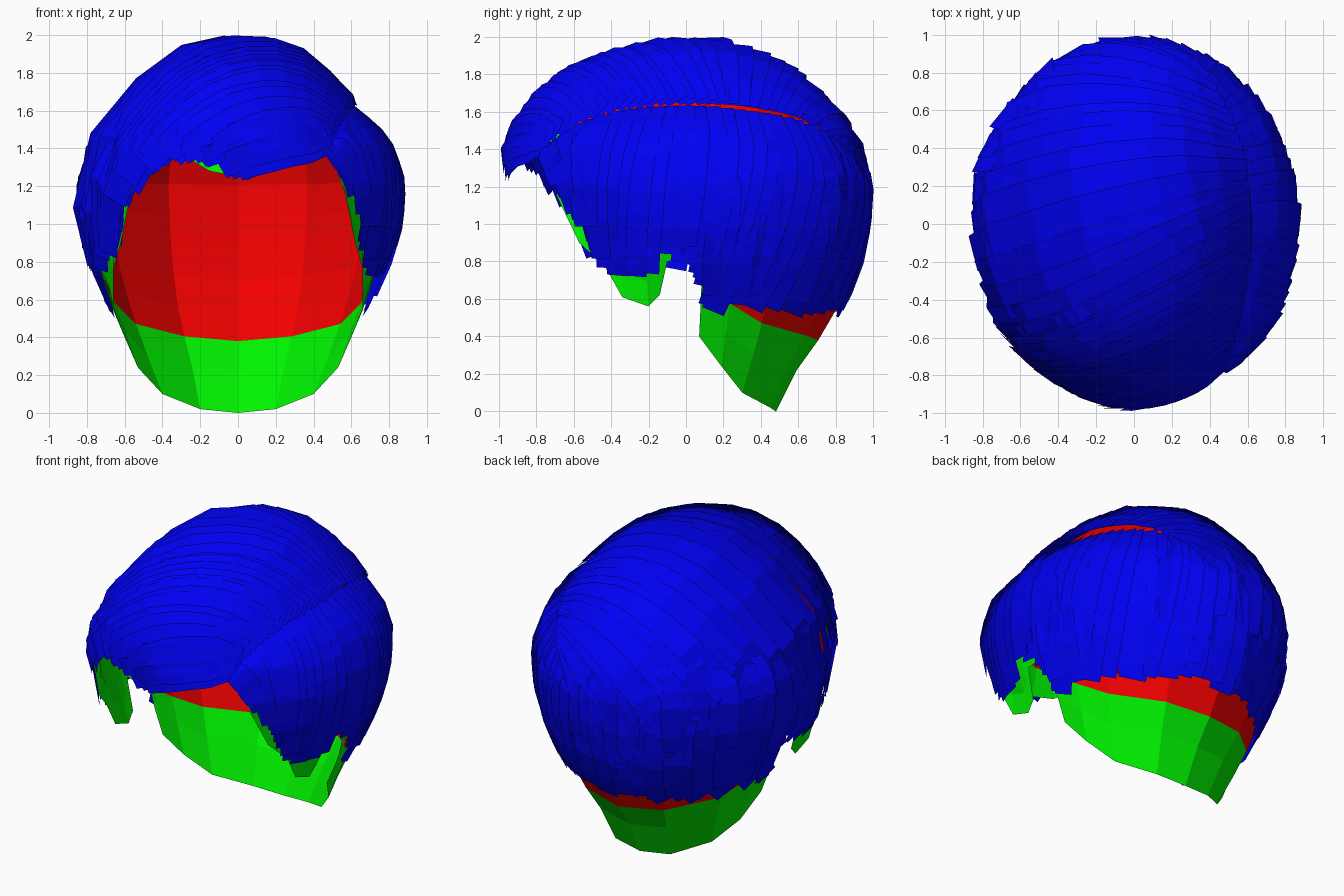
import bpy, math, random
from mathutils import Vector
from mathutils.bvhtree import BVHTree

if "Cube" in bpy.data.objects:
    bpy.data.objects.remove(bpy.data.objects["Cube"])
random.seed(4)
C = Vector((0, 0, 1.1))
UP = Vector((0, 0, 1))


def material(name, rgb):
    m = bpy.data.materials.new(name)
    m.diffuse_color = (*rgb, 1)
    m.use_nodes = True
    m.node_tree.nodes["Principled BSDF"].inputs["Base Color"].default_value = m.diffuse_color
    return m


BLUE = material("hair_blue", (0, 0, 0.9))
RED = material("scalp_red", (0.9, 0, 0))
GREEN = material("edge_green", (0, 0.9, 0))

# Guide volume: height, half width, front depth, back depth
ROWS = [(2.0, .01, .01, .01), (1.985, .18, .2, .25), (1.93, .34, .4, .43), (1.83, .47, .65, .6),
        (1.7, .6, .81, .74), (1.55, .725, .92, .87), (1.4, .82, .99, .95), (1.22, .875, .985, .99),
        (1.0, .86, .93, .975), (.8, .8, .87, .935), (.6, .71, .8, .86), (.4, .62, .7, .735),
        (.2, .55, .6, .59), (0, .42, .48, .48), (-.3, .2, .2, .25)]
N = 64
gv, gf = [], []
for z, a, bf, bb in ROWS:
    for i in range(N):
        t = 2 * math.pi * i / N
        s = math.sin(t)
        gv.append(Vector((a * math.cos(t), s * (bb if s > 0 else bf), z)))
for r in range(len(ROWS) - 1):
    for i in range(N):
        j = (i + 1) % N
        gf.append((r * N + i, r * N + j, r * N + N + j, r * N + N + i))
gf.append(tuple(range(N)))
GUIDE = BVHTree.FromPolygons(gv, gf)


def on_head(d, off=0.0):
    d = d.normalized()
    hit = GUIDE.ray_cast(C, d)[0]
    return (hit if hit else C + d) + d * off


def make(name, verts, faces, mats, idx=None):
    me = bpy.data.meshes.new(name)
    me.from_pydata(verts, [], faces)
    for m in mats:
        me.materials.append(m)
    if idx:
        me.polygons.foreach_set("material_index", idx)
    ob = bpy.data.objects.new(name, me)
    bpy.context.collection.objects.link(ob)
    return ob


def along(pts, t):
    pts = [Vector(p) for p in pts]
    lens = [(b - a).length for a, b in zip(pts, pts[1:])]
    s = max(0, min(1, t)) * sum(lens)
    for a, b, l in zip(pts, pts[1:], lens):
        if s <= l:
            return a.lerp(b, s / l)
        s -= l
    return pts[-1]


# Scalp cap: hairline from nape, round the ear, sideburn, temple to forehead
EDGE = [(0, .48, 0), (.2, .45, .02), (.4, .3, .1), (.53, .19, .24), (.6, .07, .4), (.66, .1, .56),
        (.74, .06, .82), (.74, -.1, .8), (.67, -.14, .62), (.66, -.2, .56), (.66, -.34, .61),
        (.66, -.43, .77), (.62, -.57, .9), (.57, -.69, 1.15), (.48, -.68, 1.41),
        (.3, -.86, 1.37), (.15, -.93, 1.28)]
ring = [Vector(p) for p in EDGE] + [Vector((0, -.95, 1.25))]
ring += [Vector((-x, y, z)) for x, y, z in reversed(EDGE[1:])]
K, M = 15, len(ring)
sv, sf, si = [on_head(UP, -.06)], [], []
for k in range(1, K + 1):
    for p in ring:
        d = UP.slerp((p - C).normalized(), k / K)
        q = on_head(d)
        sv.append(p if k == K else on_head(d, -.012 - .05 * max(0, min(1, (q.z - .45) / .5))))
for i in range(M):
    j = (i + 1) % M
    sf.append((0, 1 + i, 1 + j))
    si.append(0)
    for k in range(K - 1):
        a = 1 + k * M
        sf.append((a + i, a + M + i, a + M + j, a + j))
        side_i = min(i, M - 1 - i)
        si.append(1 if k >= K - 1 - (4 if 5 < side_i < 14 else 2) else 0)
make("scalp", sv, sf, [RED, GREEN], si)


class Locks:
    """Collects flat hair strips that follow the guide volume."""

    def __init__(self):
        self.v, self.f = [], []

    def add(self, a, b, lift, width, root, top, tilt, n=9, length=1.0):
        a, b = (Vector(a) - C).normalized(), (Vector(b) - C).normalized()
        mid = (a + b + UP * lift).normalized() * (1 + (a - b).length * .2)
        ts = [length * i / n for i in range(n + 1)]
        path = [a * (1 - t) ** 2 + mid * 2 * t * (1 - t) + b * t * t for t in ts]
        base = len(self.v)
        for i, d in enumerate(path):
            t = i / n
            tan = path[min(i + 1, n)] - path[max(i - 1, 0)]
            side = tan.cross(d).normalized() * d.length
            w = width * (.6 + .4 * min(1, t * 4)) * (1 - .2 * max(0, t - .7) / .3) / 2
            off = root + (top - root) * min(1, t * 4)
            for s in (-1, 1):
                o = off + tilt * s
                if on_head(d).z < .85:
                    o = max(o, .004)
                self.v.append(on_head(d + side * w * s, o))
        for i in range(n):
            k = base + 2 * i
            self.f.append((k, k + 1, k + 3, k + 2))

    def build(self, name):
        return make(name, self.v, self.f, [BLUE])


PART = [(.46, -.72, 1.42), (.5, -.6, 1.52), (.54, -.35, 1.59), (.58, 0, 1.62), (.57, .3, 1.61),
        (.46, .6, 1.56), (.27, .83, 1.42), (.08, .97, 1.25)]
SIDE_ENDS = [(.58, -.68, 1.3), (.66, -.56, 1.05), (.7, -.4, .74), (.76, -.15, .77), (.8, .05, .84),
             (.74, .16, .53), (.6, .5, .51), (.3, .78, .54), (0, .85, .57)]
SWEEP_ENDS = [(-.02, -.97, 1.29), (-.2, -.95, 1.38), (-.4, -.88, 1.4), (-.56, -.75, 1.26)] + \
             [(-x, y, z) for x, y, z in SIDE_ENDS[1:]]

# Large sweep from the parting over the crown to the left
sweep = Locks()
for layer in range(2):
    n = 42
    for i in range(n):
        t = i / (n - 1)
        j = t + random.uniform(-.01, .01)
        lift = .1 + .9 * min(1, t * 3) if t < .7 else (1 - t) / .3
        sweep.add(along(PART, t), along(SWEEP_ENDS, j), lift, random.uniform(.19, .27),
                  -.012, -.025 + .02 * layer + random.uniform(-.008, .006), .01,
                  length=random.uniform(.94, 1.02))
# Fringe edge along the forehead
for k in range(4):
    sweep.add(along(PART, .02 * k), (-.06 - .12 * k, -.96, 1.32 + .03 * k), .02 + .04 * k, .13,
              -.02, -.005, .006)
sweep.build("swept_hair")

# Smaller side mass from the parting down to the right
side = Locks()
for layer in range(2):
    n = 30
    for i in range(n):
        t = i / (n - 1)
        a = along(PART, t) + Vector((.01, 0, .005))
        side.add(a, along(SIDE_ENDS, t + random.uniform(-.012, .012)), 0, random.uniform(.15, .23),
                 -.045, -.015 + .02 * layer + random.uniform(-.008, .006), -.009,
                 length=random.uniform(.9, 1.03))
side.build("side_hair")

# Short layered locks round the back
back = Locks()
for z0, z1, count in ((1.4, .85, 18), (1.1, .55, 20)):
    for i in range(count):
        deg = -78 + 156 * i / (count - 1) + random.uniform(-4, 4)
        s, c = math.sin(math.radians(deg)), math.cos(math.radians(deg))
        w = Vector((s * .85, c * .95, 0))
        low = z1 + random.uniform(-.06, .1)
        back.add(w + UP * (z0 + random.uniform(-.1, .1)), w * (.96 if z1 > .7 else .87) + UP * low, 0,
                 random.uniform(.14, .26), -.02, random.uniform(-.005, .012),
                 random.choice((-.01, .01)), 5)
back.build("back_locks")
